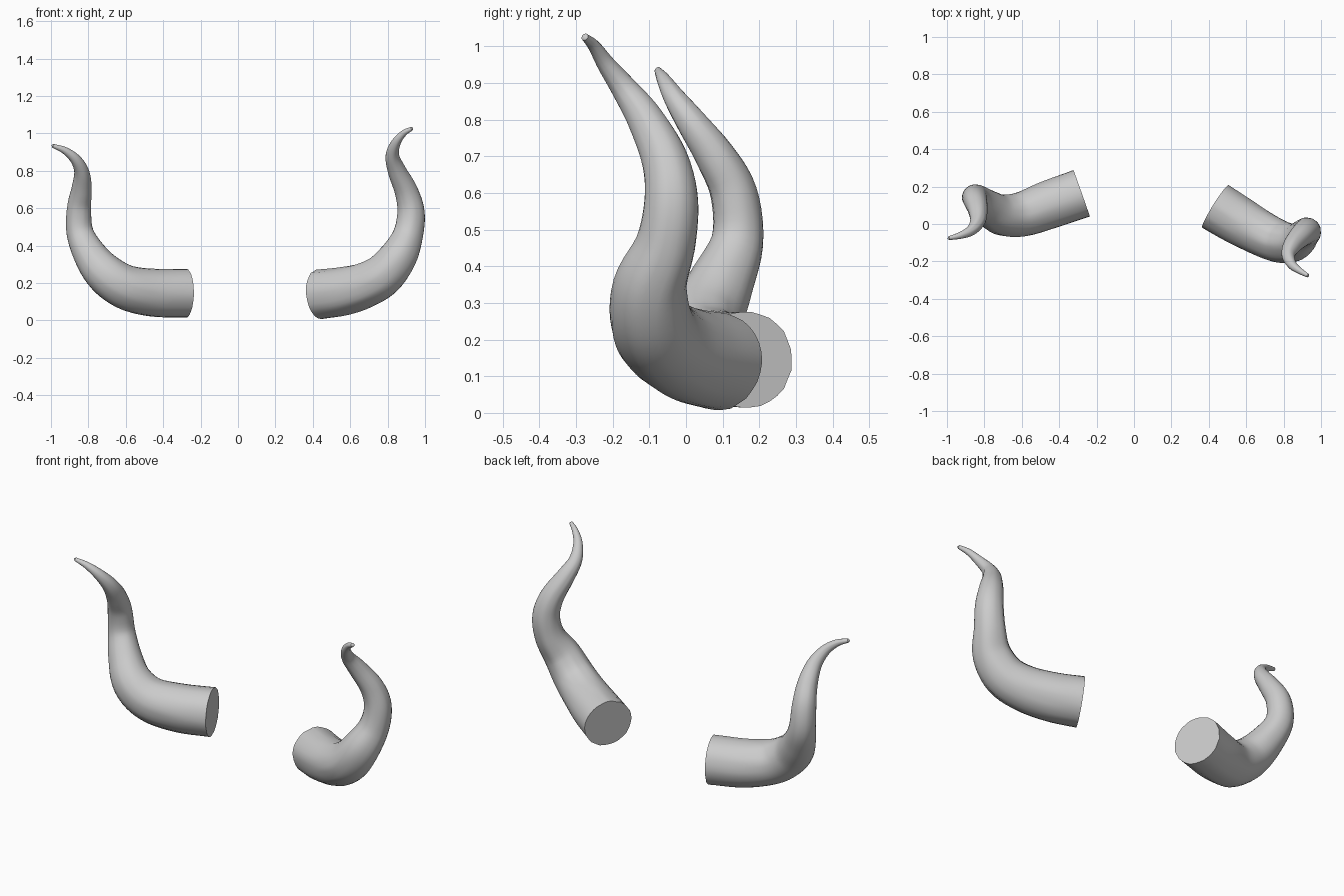
import bpy, bmesh, math
from mathutils import Vector, noise

if "Cube" in bpy.data.objects:
    bpy.data.objects.remove(bpy.data.objects["Cube"])

SIDES, STEPS = 30, 5

# Centre-line stations: x, y, z, radius (base to tip)
LEFT = [(-.28, .165, .145, .132), (-.45, .105, .148, .128), (-.60, .053, .178, .118),
        (-.71, .05, .25, .108), (-.79, .095, .35, .09), (-.845, .14, .47, .072),
        (-.85, .13, .60, .064), (-.836, .08, .70, .054), (-.835, .017, .79, .041),
        (-.868, -.032, .86, .029), (-.925, -.06, .908, .019), (-.99, -.076, .934, .010)]
RIGHT = [(.435, .094, .138, .132), (.56, .017, .155, .128), (.68, -.05, .188, .12),
         (.78, -.093, .245, .112), (.86, -.098, .345, .1), (.91, -.055, .46, .081),
         (.925, -.04, .58, .073), (.90, -.057, .69, .063), (.85, -.11, .80, .049),
         (.825, -.165, .88, .036), (.845, -.217, .95, .025), (.885, -.25, 1.0, .017),
         (.93, -.276, 1.026, .010)]


def smooth_path(stations):
    """Catmull-Rom through the stations, radius included."""
    p = [Vector(s) for s in stations]
    p = [2 * p[0] - p[1]] + p + [2 * p[-1] - p[-2]]
    out = []
    for i in range(1, len(p) - 2):
        a, b, c, d = p[i - 1:i + 3]
        for k in range(STEPS):
            t = k / STEPS
            out.append(.5 * (2 * b + (c - a) * t + (2 * a - 5 * b + 4 * c - d) * t * t
                             + (3 * b - a - 3 * c + d) * t ** 3))
    return out + [p[-2]]


def horn(name, stations, seed):
    path = smooth_path(stations)
    pts = [q.xyz for q in path]
    n = len(pts)
    bm = bmesh.new()
    rings, tangent, side = [], None, None
    for i, q in enumerate(path):
        new_t = (pts[min(i + 1, n - 1)] - pts[max(i - 1, 0)]).normalized()
        # carry the frame along without twist
        if side is None:
            side = new_t.cross(Vector((0, 0, 1))).normalized()
        else:
            side = tangent.rotation_difference(new_t) @ side
        tangent = new_t
        up = tangent.cross(side)
        ring = []
        for k in range(SIDES):
            a = 2 * math.pi * k / SIDES
            # lengthwise fibrous ridges
            f = noise.noise((3.2 * math.cos(a) + seed, 3.2 * math.sin(a), i * .06))
            g = noise.noise((7 * math.cos(a), 7 * math.sin(a) + seed, i * .12))
            r = q[3] * (1 + .035 * f + .025 * g)
            ring.append(bm.verts.new(pts[i] + r * (math.cos(a) * side + math.sin(a) * up)))
        rings.append(ring)
    for r0, r1 in zip(rings, rings[1:]):
        for k in range(SIDES):
            j = (k + 1) % SIDES
            bm.faces.new((r0[k], r0[j], r1[j], r1[k]))
    # flat cut base, rounded tip
    bm.faces.new(rings[0][::-1])
    tip = bm.verts.new(pts[-1] + tangent * .008)
    for k in range(SIDES):
        bm.faces.new((rings[-1][k], rings[-1][(k + 1) % SIDES], tip))
    bmesh.ops.recalc_face_normals(bm, faces=bm.faces)
    mesh = bpy.data.meshes.new(name)
    bm.to_mesh(mesh)
    bm.free()
    ob = bpy.data.objects.new(name, mesh)
    bpy.context.collection.objects.link(ob)
    bpy.ops.object.select_all(action='DESELECT')
    ob.select_set(True)
    bpy.context.view_layer.objects.active = ob
    bpy.ops.object.shade_smooth_by_angle(angle=math.radians(35))
    return ob


horn("left_horn", LEFT, 1.7)
horn("right_horn", RIGHT, 5.3)
